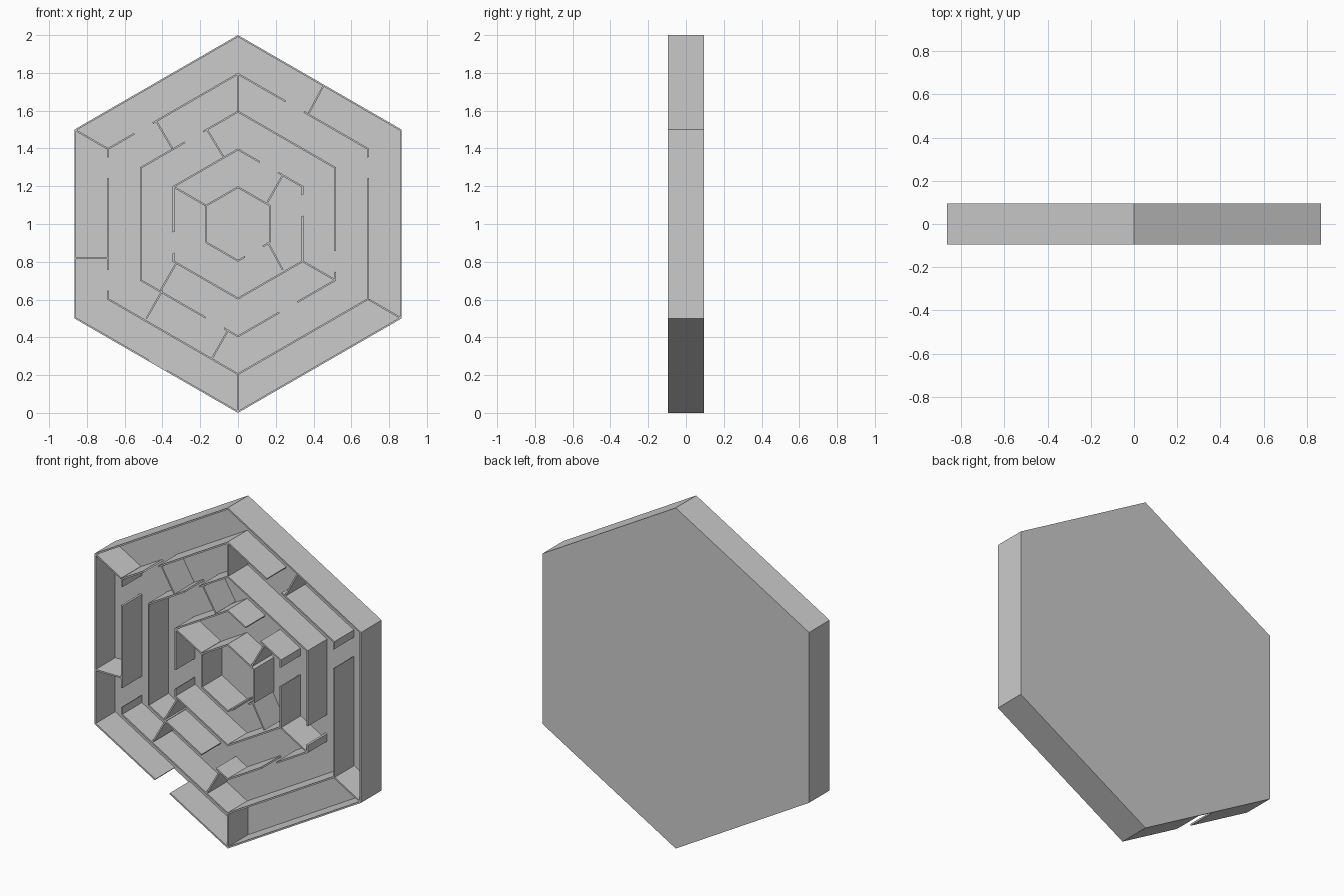
import bpy, bmesh
from math import sin, cos, pi, hypot

if "Cube" in bpy.data.objects:
    bpy.data.objects.remove(bpy.data.objects["Cube"])

FRONT, BACK, PLATE = -0.095, 0.095, 0.085   # y planes
T = 0.009                                   # wall thickness
HALF_GAP = 0.056


def corner(i, r):
    # hexagon corners, clockwise from the top, as (x, z)
    return (r * sin(i * pi / 3), 1 + r * cos(i * pi / 3))


def lerp(a, b, f):
    return (a[0] + (b[0] - a[0]) * f, a[1] + (b[1] - a[1]) * f)


def prism(bm, pts, y0, y1):
    a = [bm.verts.new((x, y0, z)) for x, z in pts]
    b = [bm.verts.new((x, y1, z)) for x, z in pts]
    n = len(pts)
    bm.faces.new(a)
    bm.faces.new(b[::-1])
    for i in range(n):
        bm.faces.new((a[i], b[i], b[(i + 1) % n], a[(i + 1) % n]))


def finish(bm, name):
    bmesh.ops.recalc_face_normals(bm, faces=bm.faces)
    me = bpy.data.meshes.new(name)
    bm.to_mesh(me)
    bm.free()
    bpy.context.collection.objects.link(bpy.data.objects.new(name, me))


# back plate
bm = bmesh.new()
prism(bm, [corner(i, 1) for i in range(6)], PLATE, BACK)
finish(bm, "back_plate")

# concentric ring walls; gaps as edge index -> distances along that edge
rings = [
    (1.0, {3: [0.4925]}),
    (0.8, {0: [0.35], 1: [0.1], 4: [0.1, 0.7], 5: [0.219]}),
    (0.6, {1: [0.5], 2: [0.289], 3: [0.143], 5: [0.329]}),
    (0.4, {0: [0.192], 1: [0.1], 4: [0.1]}),
    (0.2, {2: [0.1]}),
]
for n, (r, gaps) in enumerate(rings):
    bm = bmesh.new()
    inner = r - T / cos(pi / 6)
    for e in range(6):
        cuts = [0.0]
        for d in gaps.get(e, []):
            cuts += [(d - HALF_GAP) / r, (d + HALF_GAP) / r]
        cuts.append(1.0)
        o0, o1 = corner(e, r), corner(e + 1, r)
        i0, i1 = corner(e, inner), corner(e + 1, inner)
        for f0, f1 in zip(cuts[::2], cuts[1::2]):
            prism(bm, [lerp(o0, o1, f0), lerp(o0, o1, f1),
                       lerp(i0, i1, f1), lerp(i0, i1, f0)], FRONT, PLATE)
    finish(bm, f"ring_wall_{n + 1}")

# dividing walls between rings: at corners, then across the edges
dividers = [(corner(i, r - 0.006), corner(i, r - 0.2))
            for i, r in [(5, 1), (2, 1), (3, 1), (0, 0.8), (2, 0.6), (5, 0.4)]]
dividers += [
    ((0.452, 1.732), (0.375, 1.587)),
    ((-0.86, 0.818), (-0.69, 0.818)),
    ((-0.433, 1.545), (-0.348, 1.40)),
    ((-0.40, 0.648), (-0.485, 0.50)),
    ((-0.053, 0.437), (-0.137, 0.289)),
    ((-0.164, 1.50), (-0.079, 1.359)),
    ((-0.327, 0.792), (-0.41, 0.648)),
    ((0.237, 1.258), (0.153, 1.11)),
    ((0.158, 0.903), (0.237, 0.757)),
]
bm = bmesh.new()
for a, b in dividers:
    dx, dz = b[0] - a[0], b[1] - a[1]
    k = T / 2 / hypot(dx, dz)
    nx, nz = -dz * k, dx * k
    prism(bm, [(a[0] + nx, a[1] + nz), (b[0] + nx, b[1] + nz),
               (b[0] - nx, b[1] - nz), (a[0] - nx, a[1] - nz)], FRONT, PLATE)
finish(bm, "divider_walls")
